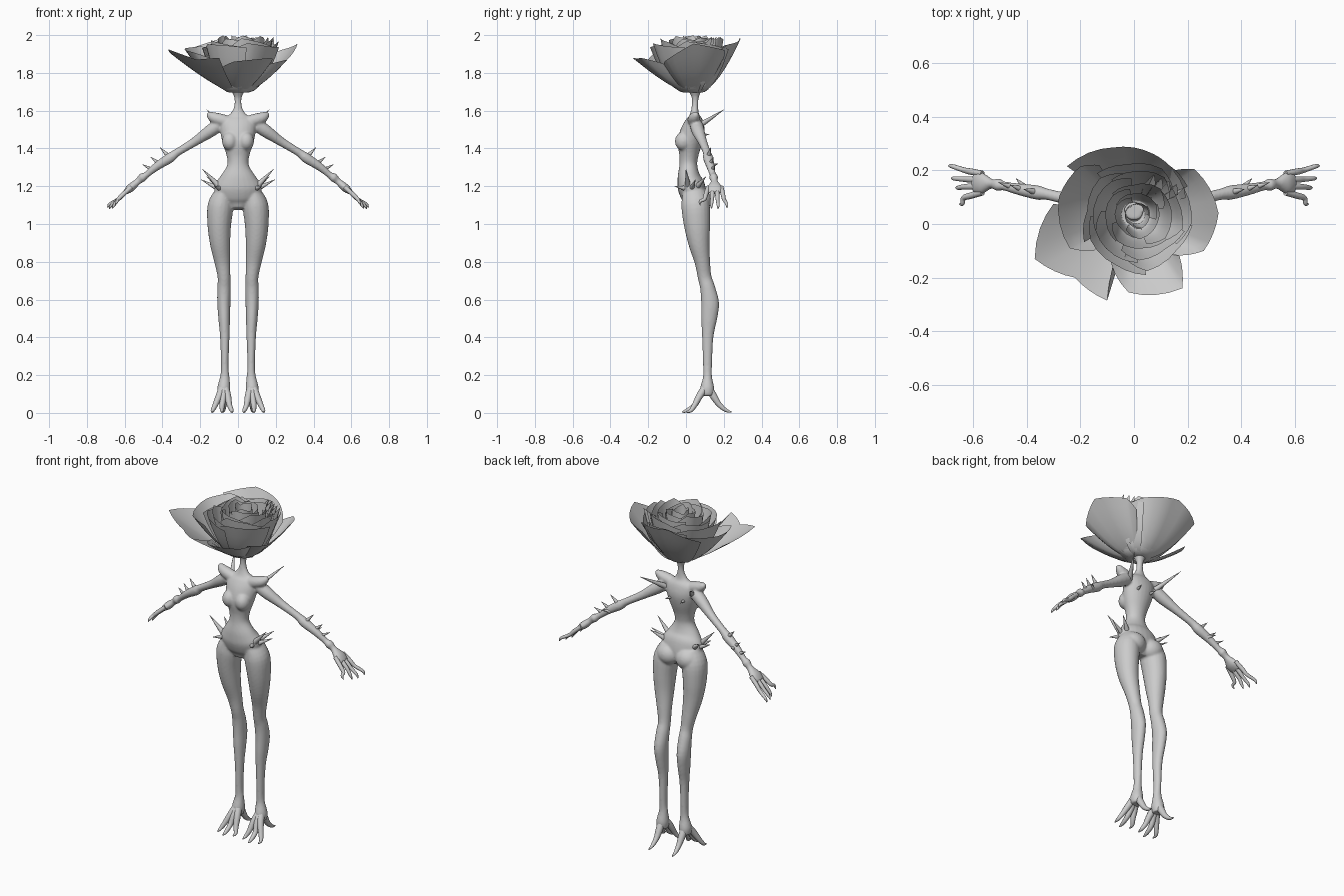
import bpy, bmesh, math, random
from mathutils import Vector

if "Cube" in bpy.data.objects:
    bpy.data.objects.remove(bpy.data.objects["Cube"])
random.seed(4)

grey = bpy.data.materials.new("pale grey")
grey.use_nodes = True
grey.diffuse_color = (0.6, 0.6, 0.6, 1)
grey.node_tree.nodes["Principled BSDF"].inputs["Base Color"].default_value = (0.6, 0.6, 0.6, 1)


def finish(name, bm, angle=60, recalc=True):
    if recalc:
        bmesh.ops.recalc_face_normals(bm, faces=bm.faces)
    mesh = bpy.data.meshes.new(name)
    bm.to_mesh(mesh)
    bm.free()
    mesh.materials.append(grey)
    ob = bpy.data.objects.new(name, mesh)
    bpy.context.collection.objects.link(ob)
    bpy.ops.object.select_all(action='DESELECT')
    ob.select_set(True)
    bpy.context.view_layer.objects.active = ob
    bpy.ops.object.shade_smooth_by_angle(angle=math.radians(angle))
    return ob


def resample(pts, n):
    """Catmull-Rom interpolation of tuples."""
    out = []
    for i in range(len(pts) - 1):
        a, b, c, d = (pts[max(0, min(len(pts) - 1, i + k))] for k in (-1, 0, 1, 2))
        for j in range(n):
            t = j / n
            out.append([0.5 * (2 * q + (r - p) * t + (2 * p - 5 * q + 4 * r - s) * t * t
                               + (3 * q - p - 3 * r + s) * t ** 3)
                        for p, q, r, s in zip(a, b, c, d)])
    return out + [list(pts[-1])]


def tube(bm, pts, sx=1, sides=16, n=4):
    """Closed tapered tube; points are x, y, z, radius and optional depth radius."""
    pts = resample([p if len(p) == 5 else (*p, p[3]) for p in pts], n)
    pos = [Vector((p[0] * sx, p[1], p[2])) for p in pts]
    whole = (pos[-1] - pos[0]).normalized()
    ref = Vector((1, 0, 0)) if abs(whole.y) > 0.75 else Vector((0, 1, 0))
    rings = []
    for i, p in enumerate(pts):
        t = (pos[min(i + 1, len(pos) - 1)] - pos[max(i - 1, 0)]).normalized()
        v = (ref - t * ref.dot(t)).normalized()
        u = v.cross(t)
        ru, rv = max(p[3], 0.001), max(p[4], 0.001)
        rings.append([bm.verts.new(pos[i] + u * ru * math.cos(k * math.tau / sides)
                                   + v * rv * math.sin(k * math.tau / sides)) for k in range(sides)])
    for a, b in zip(rings, rings[1:]):
        for k in range(sides):
            m = (k + 1) % sides
            bm.faces.new((a[k], a[m], b[m], b[k]))
    bm.faces.new(rings[0])
    bm.faces.new(rings[-1])


def ball(bm, centre, size):
    made = bmesh.ops.create_uvsphere(bm, u_segments=20, v_segments=12, radius=1)["verts"]
    bmesh.ops.scale(bm, vec=size, verts=made)
    bmesh.ops.translate(bm, vec=centre, verts=made)


def vertical(rows):
    """Rows of z, x centre, half width, front y, back y."""
    return [(x, (f + b) / 2, z, w, (b - f) / 2) for z, x, w, f, b in rows]


# Body: torso, legs and arms fused into one skin
bm = bmesh.new()
tube(bm, vertical([
    (1.08, 0, .05, .0, .08), (1.13, 0, .11, -.02, .11), (1.2, 0, .125, -.045, .10),
    (1.25, 0, .095, -.045, .075), (1.31, 0, .058, -.035, .06), (1.36, 0, .06, -.035, .065),
    (1.43, 0, .082, -.045, .085), (1.5, 0, .095, -.025, .10), (1.55, 0, .09, .0, .09),
    (1.58, 0, .045, .02, .07), (1.62, 0, .021, .03, .065), (1.67, 0, .02, .03, .068),
    (1.71, 0, .04, .01, .085)]), sides=24)
for s in (1, -1):
    tube(bm, vertical([
        (1.17, .075, .045, -.02, .10), (1.1, .092, .068, -.025, .125), (1.0, .099, .063, -.012, .128),
        (.9, .095, .054, .012, .125), (.8, .083, .042, .045, .128), (.72, .074, .034, .062, .135),
        (.66, .074, .036, .075, .155), (.58, .075, .035, .08, .175), (.5, .073, .031, .08, .165),
        (.4, .07, .025, .085, .145), (.25, .07, .02, .09, .138), (.19, .07, .025, .09, .138),
        (.13, .075, .035, .075, .15), (.09, .076, .03, .08, .145)]), s, 20)
    # arm with swollen elbow and wrist
    tube(bm, [(.10, .055, 1.525, .035), (.15, .065, 1.49, .034), (.23, .088, 1.435, .024),
              (.32, .11, 1.38, .021), (.36, .117, 1.35, .027), (.43, .13, 1.305, .022),
              (.485, .142, 1.26, .017), (.505, .146, 1.247, .024), (.53, .15, 1.225, .018),
              (.57, .152, 1.19, .022, .042), (.60, .153, 1.165, .012, .035)], s)
    # collar bone ridge rising into a shoulder knob
    tube(bm, [(.02, .04, 1.53, .03), (.08, .04, 1.548, .033), (.125, .045, 1.562, .03),
              (.15, .05, 1.578, .02), (.162, .05, 1.588, .009)], s)
    ball(bm, (s * .043, -.013, 1.438), (.042, .046, .05))
    ball(bm, (s * .062, .075, 1.125), (.068, .06, .062))
body = finish("body", bm)
fuse = body.modifiers.new("fuse", 'REMESH')
fuse.mode = 'VOXEL'
fuse.voxel_size = 0.006
fuse.use_smooth_shade = True
soften = body.modifiers.new("soften", 'SMOOTH')
soften.factor = 0.5
soften.iterations = 6

# Fingers, toes and thorns on both sides
finger_tips = [(.65, .075, 1.10), (.665, .135, 1.082), (.68, .17, 1.08), (.69, .216, 1.085)]
toe_tips = [(.033, .0), (.085, -.022), (.135, .0)]
thorns = [  # base, tip, base radius
    ((.10, .01, 1.20), (.188, .0, 1.29), .017), ((.10, .06, 1.20), (.165, .105, 1.25), .015),
    ((.10, -.01, 1.19), (.125, -.06, 1.20), .013), ((.11, .03, 1.19), (.195, .05, 1.235), .014),
    ((.09, .07, 1.52), (.165, .20, 1.605), .016), ((.04, .07, 1.47), (.05, .125, 1.475), .012),
    ((.37, .12, 1.36), (.412, .13, 1.405), .013), ((.42, .13, 1.32), (.462, .145, 1.355), .012),
    ((.46, .14, 1.29), (.505, .155, 1.315), .011), ((.41, .14, 1.31), (.44, .17, 1.32), .011)]
for s, side in ((1, "left"), (-1, "right")):
    bm = bmesh.new()
    for k, (x, y, z) in enumerate(finger_tips):
        y0 = .118 + .023 * k
        tube(bm, [(.565, y0, 1.195, .012), (.61, y0 * .7 + y * .3, 1.155, .012),
                  (.635, (y0 + y) / 2, 1.13, .010), (x - .01, y, z + .02, .008), (x, y, z, .002)], s, 10)
    finish(side + "_fingers", bm)
    bm = bmesh.new()
    for x, y in toe_tips:
        tube(bm, [(.075, .115, .15, .022), (.072 * .6 + x * .4, .075, .095, .019),
                  (.02 + x * .75, .045, .04, .014), (x, y + .025, .012, .010), (x, y, .004, .003)], s, 10)
    tube(bm, [(.075, .11, .15, .022), (.075, .145, .09, .02), (.075, .175, .045, .015),
              (.077, .21, .015, .01), (.078, .242, .004, .003)], s, 10)
    finish(side + "_toes", bm)
    bm = bmesh.new()
    for a, b, r in thorns:
        mid = [p * .5 + q * .5 for p, q in zip(a, b)]
        tube(bm, [(*a, r), (*mid, r * .55), (*b, .001)], s, 10, 3)
    finish(side + "_thorns", bm)

# Rose head: petals run from the stem top out to an angular rim
CX, CY, BASE = 0.0, 0.04, 1.695


def petal(bm, rim, power, rows=8, cols=4):
    polar, last = [], None
    for x, y, z in rim:
        a = math.atan2(y - CY, x - CX)
        if last is not None:
            a = last + (a - last + math.pi) % math.tau - math.pi
        polar.append((a, math.hypot(x - CX, y - CY), z))
        last = a
    line = []
    for p, q in zip(polar, polar[1:]):
        line += [tuple(u + (v - u) * k / cols for u, v in zip(p, q)) for k in range(cols)]
    line.append(polar[-1])
    grid = []
    for j in range(rows + 1):
        t = j / rows
        grid.append([bm.verts.new((CX + (.03 + (r - .03) * t) * math.cos(a),
                                   CY + (.03 + (r - .03) * t) * math.sin(a),
                                   BASE + (z - BASE) * t ** power)) for a, r, z in line])
    for a, b in zip(grid, grid[1:]):
        for k in range(len(line) - 1):
            bm.faces.new((a[k], b[k], b[k + 1], a[k + 1]))


outer = [
    ([(-.30, .075, 1.87), (-.37, -.13, 1.925), (-.22, -.2, 1.87), (-.10, -.285, 1.88), (-.08, -.16, 1.83)], 1.25),
    ([(-.09, -.12, 1.82), (-.02, -.255, 1.86), (.18, -.24, 1.88), (.17, -.12, 1.85)], 1.35),
    ([(.14, -.115, 1.84), (.26, -.10, 1.87), (.315, .04, 1.955), (.225, .205, 1.92), (.15, .2, 1.88)], 1.5),
    ([(.2, .14, 1.9), (.13, .22, 1.95), (.07, .262, 1.96), (-.08, .285, 1.985), (-.25, .215, 1.93)], 1.7),
    ([(-.13, .22, 1.93), (-.2, .215, 1.94), (-.28, .1, 1.93), (-.24, -.09, 1.91), (-.15, -.1, 1.88)], 1.6)]
bm = bmesh.new()
for rim, power in outer:
    petal(bm, rim, power)
finish("outer_petals", bm, 70, False)

# Inner whorls tighten and rise toward the bud
bm = bmesh.new()
for radius, count, height, power in ((.195, 5, 1.945, 2.2), (.16, 5, 1.965, 2.8), (.12, 4, 1.98, 3.5),
                                     (.08, 3, 1.985, 4.5), (.045, 3, 1.985, 5)):
    start = random.random() * math.tau
    for k in range(count):
        rim = []
        for f, rise, grow in ((-.68, -.03, .88), (-.3, .012, 1.05), (.25, -.005, 1.02), (.68, -.02, 1.1)):
            a = start + (k + f) * math.tau / count
            r = radius * grow * random.uniform(.95, 1.05)
            rim.append((.015 + r * math.cos(a), .03 + r * math.sin(a),
                        min(1.998, height + rise + random.uniform(-.012, .012))))
        petal(bm, rim, power, 8, 3)
finish("inner_petals", bm, 70, False)

# Crumpled petal slivers at the back of the bud
bm = bmesh.new()
for k in range(5):
    x, y = .04 + .028 * k, .15 - .012 * k
    petal(bm, [(x, y, 1.94), (x + .035, y + .035, 1.99), (x + .04, y - .005, 1.95)], 3, 6, 2)
finish("petal_slivers", bm, 70, False)
